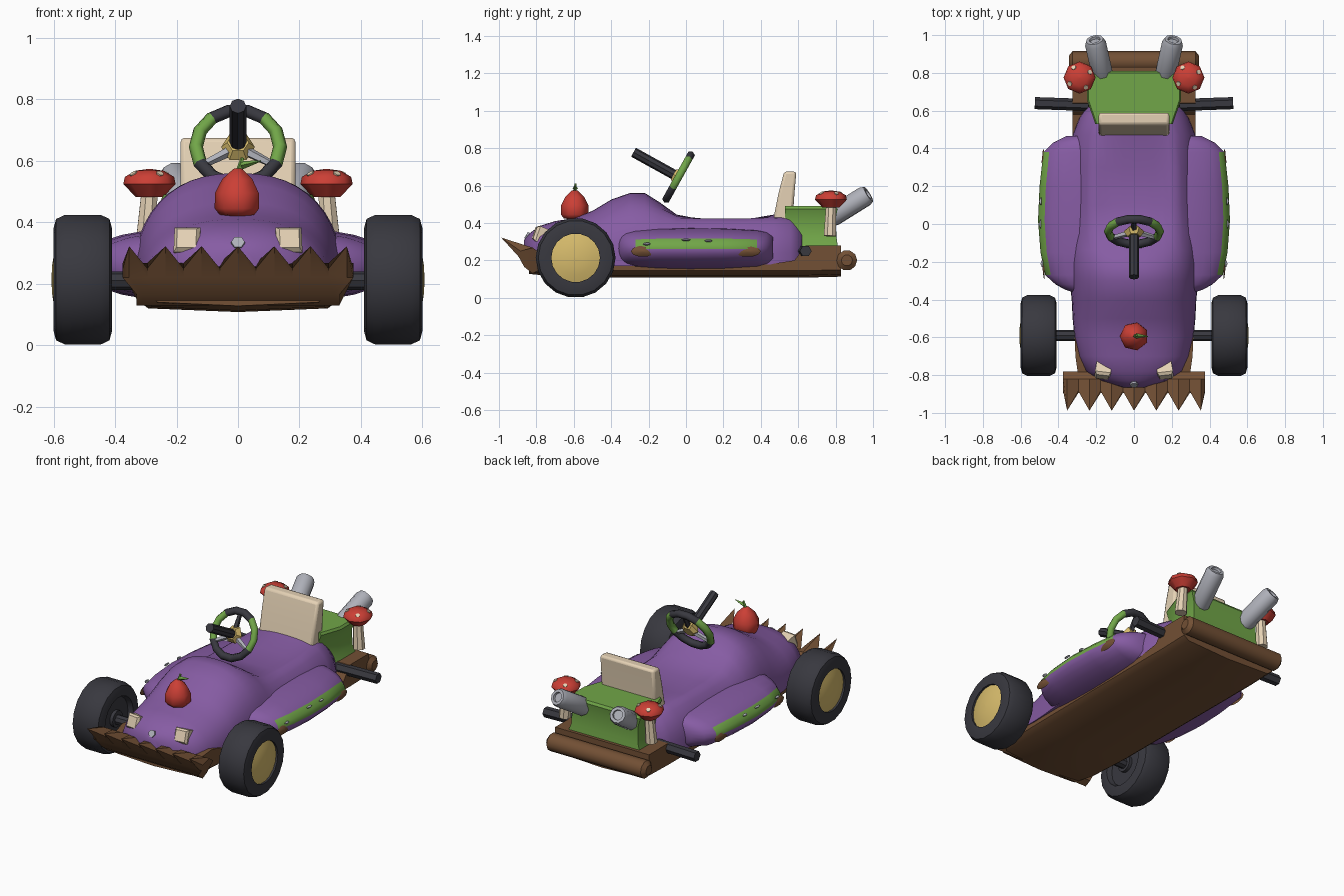
import bpy, bmesh, math
from mathutils import Vector

old = bpy.data.objects.get("Cube")
if old:
    bpy.data.objects.remove(old, do_unlink=True)


def material(name, r, g, b):
    m = bpy.data.materials.new(name)
    m.use_nodes = True
    m.diffuse_color = (r, g, b, 1)
    node = next(n for n in m.node_tree.nodes if n.type == 'BSDF_PRINCIPLED')
    node.inputs["Base Color"].default_value = (r, g, b, 1)
    node.inputs["Roughness"].default_value = 0.8
    return m


PURPLE = material("purple_paint", .24, .107, .37)
BROWN = material("brown_wood", .17, .08, .035)
DARK = material("dark_rubber", .04, .04, .05)
YELLOW = material("yellow_hub", .68, .5, .15)
GREEN = material("green_paint", .165, .38, .065)
RED = material("red_skin", .6, .05, .036)
BEIGE = material("beige", .78, .64, .46)
GREY = material("grey_metal", .43, .44, .49)


def loft(name, rings, mats, rule=None, angle=40, bevel=0):
    """Skin closed rings of points, cap both ends; rule picks a material by face centre."""
    bm = bmesh.new()
    loops = [[bm.verts.new(p) for p in ring] for ring in rings]
    n = len(loops[0])
    for a, b in zip(loops, loops[1:]):
        for i in range(n):
            j = (i + 1) % n
            bm.faces.new((a[i], a[j], b[j], b[i]))
    bm.faces.new(loops[0])
    bm.faces.new(loops[-1])
    bmesh.ops.remove_doubles(bm, verts=bm.verts, dist=0.0005)
    bmesh.ops.recalc_face_normals(bm, faces=bm.faces)
    for f in bm.faces:
        f.smooth = True
        if rule:
            f.material_index = rule(f.calc_center_median())
    mesh = bpy.data.meshes.new(name)
    bm.to_mesh(mesh)
    bm.free()
    mesh.set_sharp_from_angle(angle=math.radians(angle))
    for m in mats:
        mesh.materials.append(m)
    ob = bpy.data.objects.new(name, mesh)
    bpy.context.collection.objects.link(ob)
    if bevel:
        mod = ob.modifiers.new("bevel", 'BEVEL')
        mod.width = bevel
        mod.segments = 2
    return ob


def lathe(name, origin, axis, profile, mat, n=10, angle=40, phase=0):
    """Turn (radius, distance) pairs about an axis."""
    q = Vector(axis).to_track_quat('Z', 'Y')
    rings = []
    for r, t in profile:
        r = max(r, .001)
        turn = [(k + phase) * math.tau / n for k in range(n)]
        rings.append([Vector(origin) + q @ Vector((r * math.cos(a), r * math.sin(a), t)) for a in turn])
    return loft(name, rings, [mat], angle=angle)


def rod(name, a, b, r1, r2, mat, n=8):
    d = Vector(b) - Vector(a)
    return lathe(name, a, d, [(r1, 0), (r2, d.length)], mat, n)


def spow(v, e):
    return math.copysign(abs(v) ** e, v)


# Body shell: y, half width, bottom, top, cockpit dip
body = [(-.865, .06, .22, .31, 0), (-.83, .18, .21, .35, 0), (-.78, .255, .2, .385, 0),
        (-.7, .295, .19, .41, 0), (-.6, .315, .18, .425, 0), (-.5, .325, .17, .465, 0),
        (-.4, .33, .17, .525, 0), (-.3, .34, .17, .56, 0), (-.22, .345, .17, .56, 0),
        (-.14, .345, .17, .525, .015), (-.05, .345, .17, .48, .035), (.1, .34, .17, .475, .06),
        (.3, .335, .17, .475, .06), (.47, .325, .18, .475, .03), (.56, .29, .19, .46, 0),
        (.62, .25, .2, .42, 0)]
rings = []
for y, w, zb, zt, dip in body:
    ring = []
    for k in range(25):
        a = math.pi * k / 24
        x = w * spow(math.cos(a), .85)
        z = zb + (zt - zb) * abs(math.sin(a)) ** .8
        z -= dip * max(0, 1 - (x / .2) ** 2) ** .5
        ring.append((x, y, z))
    rings.append(ring)
loft("body_shell", rings, [PURPLE], angle=60)

# Side pods with a green stripe along the outer edge
pods = [(-.37, .05, .05), (-.345, .12, .075), (-.32, .165, .09), (-.27, .22, .1), (-.15, .245, .108),
        (.02, .258, .112), (.2, .25, .11), (.38, .23, .1), (.43, .18, .09), (.465, .11, .07)]
for s, side in ((1, "left"), (-1, "right")):
    rings = [[(s * (.25 + rx * math.cos(k * math.tau / 24)), y, .262 + rz * math.sin(k * math.tau / 24))
              for k in range(24)] for y, rx, rz in pods]
    loft(side + "_pod", rings, [PURPLE, GREEN],
         lambda c: int(abs(c.x) > .455 and .263 < c.z < .313 and -.3 < c.y < .39), angle=60)
    # Brown mud patches under the stripe, pale chips on it
    for y, z, w, h, x, mat in ((-.23, .248, .065, .03, .473, BROWN), (.33, .248, .07, .03, .477, BROWN),
                               (-.21, .288, .02, .008, .483, GREY), (.0, .31, .025, .007, .492, GREY),
                               (.12, .305, .02, .008, .491, GREY)):
        patch = lathe(side + "_pod_patch", (0, 0, 0), (s, 0, 0), [(1, 0), (.8, .006), (0, .012)], mat, 10)
        patch.scale = (1, w, h)
        patch.location = (s * x, y, z)

# Floor tray with a slight keel
floor = [(-.84, .29, .14, .23), (-.7, .31, .125, .26), (-.45, .32, .12, .2), (.45, .325, .12, .18),
         (.58, .325, .12, .2), (.64, .325, .12, .28), (.83, .325, .125, .28)]
loft("floor_tray", [[(-w, y, zt), (-w, y, zb + .025), (-w * .9, y, zb), (0, y, zb - .012),
                     (w * .9, y, zb), (w, y, zb + .025), (w, y, zt)] for y, w, zb, zt in floor], [BROWN])

# Rear log bumper
lathe("rear_bumper", (-.345, .86, .2), (1, 0, 0),
      [(.03, 0), (.055, .02), (.055, .67), (.03, .69)], BROWN, 10)

# Front bumper: its leading edge zigzags into upturned teeth
rings = []
for i in range(-7, 8):
    x = max(-.375, min(.375, i * .059))
    lip = (-.885, .25) if i % 2 else (-.988, .322)
    section = [lip, (-.895, .22), (-.865, .165), (-.82, .13), (-.78, .15), (-.78, .24), (-.82, .268)]
    rings.append([(x * (.88 if z < .17 else 1), y, z) for y, z in section])
loft("front_bumper", rings, [BROWN], angle=35)

# Front wheels and axles, rear axle stubs
tyre = [(.13, .575), (.13, .598), (.17, .6), (.2, .592), (.2135, .565), (.2135, .445), (.2, .418),
        (.17, .41), (.14, .41), (.13, .44), (.05, .44), (.05, .42), (0, .42)]
for s, side in ((1, "left"), (-1, "right")):
    wheel = (0, -.59, .2135)
    lathe(side + "_tyre", wheel, (s, 0, 0), tyre, DARK, 18)
    lathe(side + "_hub", wheel, (s, 0, 0), [(.132, .57), (.13, .586), (.09, .598), (.045, .605), (0, .607)],
          YELLOW, 18)
    rod(side + "_front_axle", (s * .2, -.59, .21), (s * .44, -.59, .21), .03, .03, DARK)
    rod(side + "_rear_axle", (s * .24, .63, .25), (s * .525, .64, .25), .032, .032, DARK, 6)

# Engine block, flared at its foot
block = [(.25, .255, .815), (.32, .23, .805), (.42, .228, .8), (.475, .25, .81), (.49, .242, .8)]
loft("engine_block", [[(-w, yb, z), (w, yb, z), (w, .66, z), (w - .045, .53, z), (.045 - w, .53, z), (-w, .66, z)]
                      for z, w, yb in block], [GREEN], angle=30)

# Seat back
seat = [(.465, .41), (.495, .56), (.525, .675), (.59, .675), (.58, .56), (.57, .41)]
loft("seat_back", [[(x, y, z) for y, z in seat] for x in (-.187, .187)], [BEIGE], bevel=.014)

# Exhaust pipes and mushrooms
for s, side in ((1, "left"), (-1, "right")):
    lathe(side + "_exhaust", (s * .16, .76, .42), (s * .045, .2, .125),
          [(.045, 0), (.056, .03), (.056, .235), (.047, .258), (.03, .258), (.028, .245), (0, .245)], GREY, 10)
    mx, my = s * .288, .775
    rod(side + "_mushroom_stalk", (mx * 1.04, my - .005, .33), (mx, my, .5), .036, .028, BEIGE)
    lathe(side + "_mushroom_cap", (mx, my, 0), (0, 0, 1),
          [(0, .49), (.045, .482), (.085, .525), (.08, .548), (.045, .568), (0, .574)], RED, 8, 50)
    for k in range(4):
        a = k * 1.6 + .5
        spot = Vector((math.cos(a), math.sin(a), 1.4)).normalized()
        lathe(side + "_cap_spot", (mx + .06 * math.cos(a), my + .06 * math.sin(a), .557), spot,
              [(.013, 0), (.013, .005)], BEIGE, 6)

# Red fruit on the hood with stem and leaf
lathe("hood_fruit", (0, -.595, 0), (0, 0, 1),
      [(0, .415), (.06, .425), (.076, .445), (.075, .495), (.052, .54), (.015, .574), (0, .576)], RED, 7, 50)
rod("fruit_stem", (0, -.595, .56), (.015, -.59, .61), .01, .006, GREEN, 5)
rod("fruit_leaf", (.01, -.592, .585), (.075, -.595, .6), .014, .002, GREEN, 4)

# Headlights and nose button
for s, side in ((1, "left"), (-1, "right")):
    lathe(side + "_headlight", (s * .16, -.745, .325), (s * .1, -.85, .3),
          [(.055, 0), (.06, .055), (.045, .07)], BEIGE, 4, 25, .5)
lathe("nose_button", (0, -.85, .333), (0, -1, .6), [(.022, -.02), (.022, .006)], GREY, 6)

# Steering wheel: ring, hub, spokes, column
hub = Vector((0, -.04, .645))
tilt = math.radians(61)
fwd = Vector((0, -math.sin(tilt), math.cos(tilt)))
up = Vector((0, math.cos(tilt), math.sin(tilt)))
bpy.ops.mesh.primitive_torus_add(location=hub, rotation=(tilt, 0, 0), major_segments=14, minor_segments=6,
                                 major_radius=.137, minor_radius=.023)
ring = bpy.context.object
ring.name = "steering_ring"
ring.data.materials.append(DARK)
ring.data.materials.append(GREEN)
for p in ring.data.polygons:
    p.use_smooth = True
    p.material_index = int(-.5 < math.atan2(p.center.y, abs(p.center.x)) < .8)
ring.data.set_sharp_from_angle(angle=math.radians(65))
lathe("steering_hub", hub, fwd, [(.035, -.02), (.055, 0), (.035, .03)], YELLOW, 6, 25)
for a in (90, 210, 330):
    d = Vector((math.cos(math.radians(a)), 0, 0)) + up * math.sin(math.radians(a))
    rod("steering_spoke", hub + d * .02, hub + d * .13, .018, .012, GREY if a > 90 else DARK, 5)
rod("steering_column", hub, hub + fwd * .275, .027, .027, DARK, 8)
